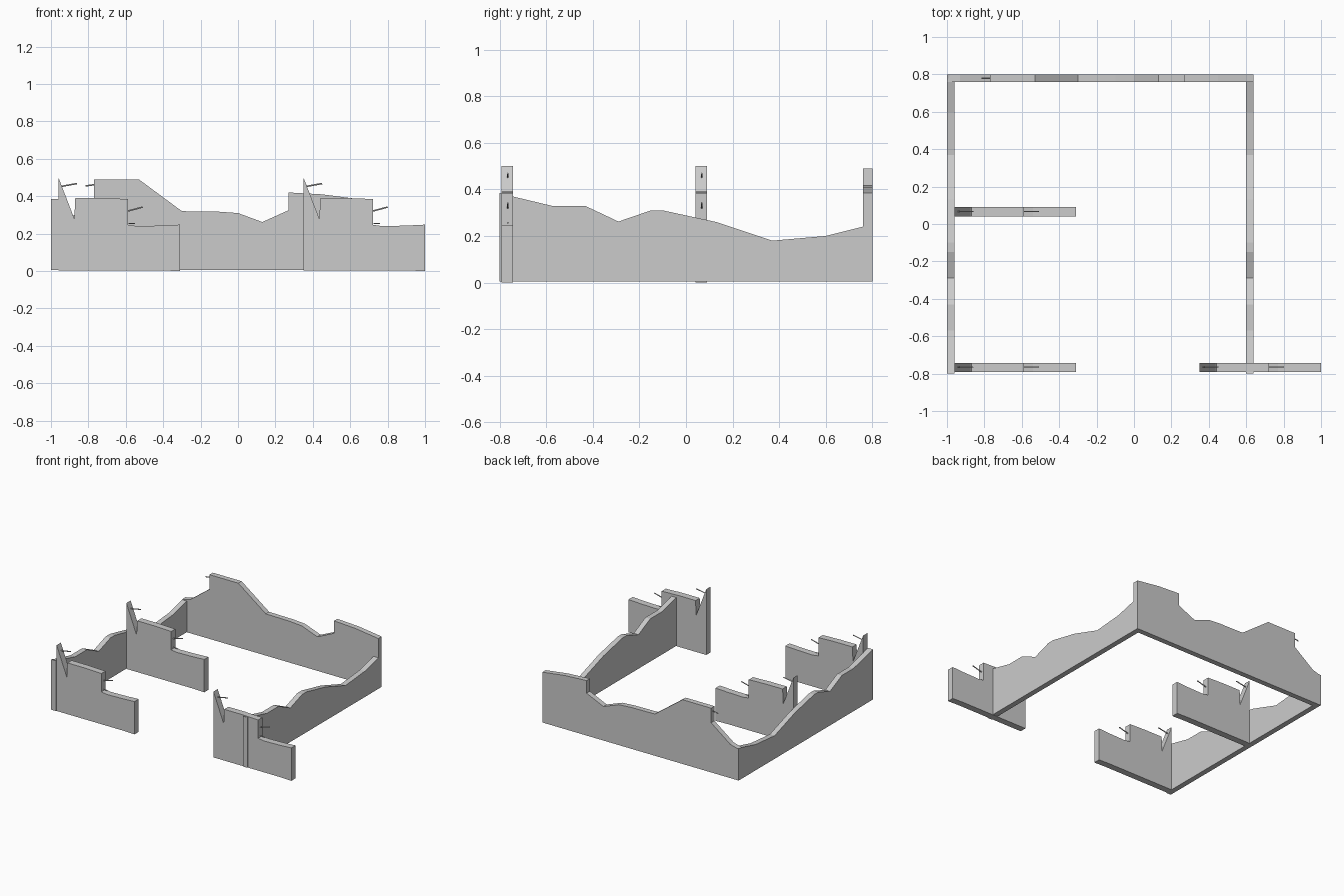
import bpy, bmesh
from mathutils import Vector

if "Cube" in bpy.data.objects:
    bpy.data.objects.remove(bpy.data.objects["Cube"])


def slab(name, profile, axis, start, thick):
    """Extrude an outline of (along, z) points; axis 'x' or 'y' is the wall's run."""
    bm = bmesh.new()
    if axis == 'x':
        verts = [bm.verts.new((a, start, z)) for a, z in profile]
        push = (0, thick, 0)
    else:
        verts = [bm.verts.new((start, a, z)) for a, z in profile]
        push = (thick, 0, 0)
    face = bm.faces.new(verts)
    ext = bmesh.ops.extrude_face_region(bm, geom=[face], use_keep_orig=True)
    moved = [g for g in ext['geom'] if isinstance(g, bmesh.types.BMVert)]
    bmesh.ops.translate(bm, verts=moved, vec=push)
    bmesh.ops.recalc_face_normals(bm, faces=bm.faces)
    me = bpy.data.meshes.new(name)
    bm.to_mesh(me)
    bm.free()
    ob = bpy.data.objects.new(name, me)
    bpy.context.collection.objects.link(ob)
    return ob


def rod(name, a, b, radius=0.004):
    """Thin bent-out reinforcing bar between two points."""
    a, b = Vector(a), Vector(b)
    bpy.ops.mesh.primitive_cylinder_add(vertices=6, radius=radius,
                                        depth=(b - a).length, location=(a + b) / 2)
    ob = bpy.context.object
    ob.name = name
    ob.rotation_euler = (b - a).to_track_quat('Z', 'Y').to_euler()


# Broken back wall
back = [(-1, .005), (.64, .005), (.64, .385), (.45, .41), (.27, .42), (.27, .325),
        (.13, .262), (0, .31), (-.1, .317), (-.3, .32), (-.53, .49), (-.77, .49),
        (-.77, .38), (-.87, .305), (-.93, .26), (-1, .24)]
slab("back_wall", back, 'x', .76, .04)
rod("back_wall_rebar", (-.76, .78, .463), (-.815, .78, .455))

# Two matching side walls
side = [(-.8, .005), (.8, .005), (.8, .245), (.76, .24), (.6, .2), (.37, .18),
        (.13, .26), (-.1, .31), (-.15, .31), (-.29, .262), (-.43, .328),
        (-.57, .328), (-.745, .37), (-.8, .385)]
for name, x in (("left_wall", -1), ("right_wall", .6)):
    slab(name, side, 'y', x, .04)

# Three matching stepped partition stubs with protruding rebar
stub = [(0, .003), (.55, .003), (.65, 0), (.65, .248), (.55, .243), (.42, .24),
        (.373, .247), (.373, .385), (.23, .39), (.09, .39), (.085, .28), (0, .5)]
stubs = {"front_left_stub": (-.96, -.792), "middle_left_stub": (-.96, .04),
         "front_right_stub": (.35, -.792)}
for name, (x, y) in stubs.items():
    slab(name, [(x + a, z) for a, z in stub], 'x', y, .05)
    yc = y + .027
    rod(name + "_rebar_top", (x + .012, yc, .452), (x + .1, yc, .468))
    rod(name + "_rebar_step", (x + .36, yc, .318), (x + .45, yc, .342))
    rod(name + "_rebar_low", (x + .36, yc, .256), (x + .41, yc, .254), .0025)
